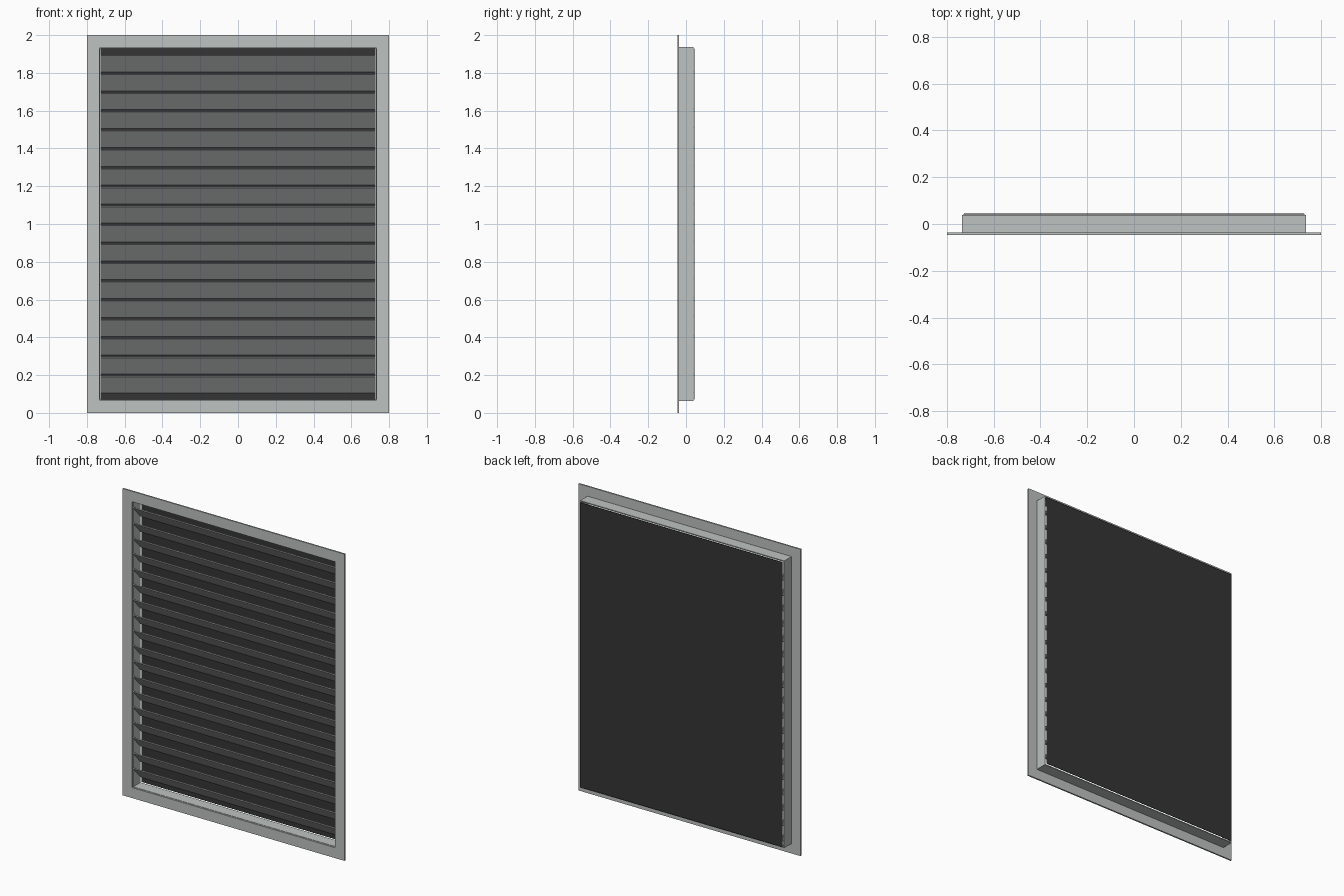
import bpy
import bmesh
import math

cube = bpy.data.objects.get("Cube")
if cube:
    bpy.data.objects.remove(cube, do_unlink=True)

HALF_W, HALF_H = 0.8, 1.0      # outer half size of the flange
BORDER = 0.068                 # visible flange width
SLATS, PITCH = 18, 0.1


def material(name, colour):
    mat = bpy.data.materials.new(name)
    mat.use_nodes = True
    mat.diffuse_color = colour
    mat.node_tree.nodes["Principled BSDF"].inputs["Base Color"].default_value = colour
    return mat


def add_object(name, bm, mat):
    bmesh.ops.recalc_face_normals(bm, faces=bm.faces)
    mesh = bpy.data.meshes.new(name)
    bm.to_mesh(mesh)
    bm.free()
    mesh.materials.append(mat)
    obj = bpy.data.objects.new(name, mesh)
    bpy.context.collection.objects.link(obj)
    return obj


def box(name, size, centre, mat, tilt=0.0):
    bm = bmesh.new()
    bmesh.ops.create_cube(bm, size=1)
    bmesh.ops.scale(bm, vec=size, verts=bm.verts)
    obj = add_object(name, bm, mat)
    obj.location = centre
    obj.rotation_euler.x = tilt
    return obj


def rectangular_ring(name, inset, width, y_front, y_back, mat):
    """Mitred rectangular frame, inset from the overall outline."""
    bm = bmesh.new()
    loops = []
    for y, step in ((y_front, inset), (y_front, inset + width),
                    (y_back, inset + width), (y_back, inset)):
        w, h = HALF_W - step, HALF_H - step
        loops.append([bm.verts.new((sx * w, y, HALF_H + sz * h))
                      for sx, sz in ((-1, -1), (1, -1), (1, 1), (-1, 1))])
    for a, b in zip(loops, loops[1:] + loops[:1]):
        for i in range(4):
            j = (i + 1) % 4
            bm.faces.new((a[i], a[j], b[j], b[i]))
    return add_object(name, bm, mat)


metal = material("light grey metal", (0.51, 0.54, 0.525, 1))
mesh_dark = material("dark grey screen", (0.035, 0.036, 0.035, 1))

# Flat front flange and the shallow sleeve behind it
rectangular_ring("front_flange", 0, BORDER, -0.046, -0.036, metal)
rectangular_ring("sleeve", BORDER - 0.004, 0.006, -0.036, 0.039, metal)

# Louvre blades, front edge high and back edge low
for i in range(SLATS):
    z = HALF_H + (i - (SLATS - 1) / 2) * PITCH
    box(f"slat_{i + 1}", (1.458, 0.117, 0.006), (0, 0, z), metal, -math.radians(47))

# Dark screen closing the back
box("back_screen", (1.456, 0.003, 1.856), (0, 0.0455, HALF_H), mesh_dark)
